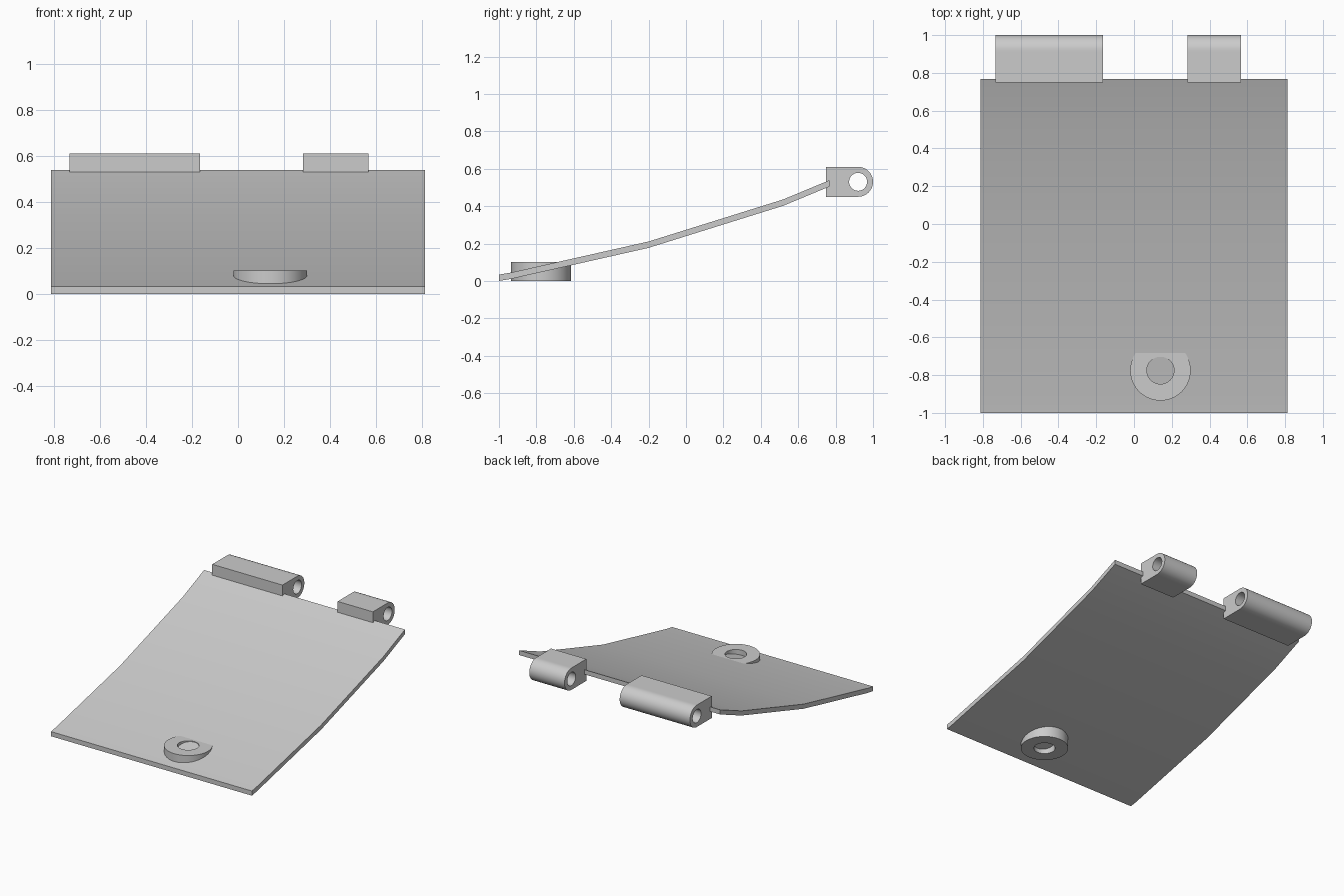
import bpy, bmesh, math
from mathutils import Vector

cube = bpy.data.objects.get("Cube")
if cube:
    bpy.data.objects.remove(cube, do_unlink=True)

grey = bpy.data.materials.new("plain_grey")
grey.use_nodes = True
GREY = (0.6, 0.6, 0.6, 1)
grey.diffuse_color = GREY
grey.node_tree.nodes["Principled BSDF"].inputs["Base Color"].default_value = GREY


def finish(name, bm):
    bmesh.ops.recalc_face_normals(bm, faces=bm.faces)
    mesh = bpy.data.meshes.new(name)
    bm.to_mesh(mesh)
    bm.free()
    mesh.materials.append(grey)
    obj = bpy.data.objects.new(name, mesh)
    bpy.context.collection.objects.link(obj)
    bpy.ops.object.select_all(action="DESELECT")
    obj.select_set(True)
    bpy.context.view_layer.objects.active = obj
    bpy.ops.object.shade_smooth_by_angle(angle=math.radians(30))
    return obj


def hollow(name, outer, inner, start, end, place):
    """Sweep an outline with a matching hole from start to end."""
    bm = bmesh.new()
    loops = [[bm.verts.new(place(p, q, d)) for p, q in pts]
             for pts, d in ((outer, start), (outer, end), (inner, end), (inner, start))]
    n = len(outer)
    for k in range(4):
        a, b = loops[k], loops[(k + 1) % 4]
        for i in range(n):
            j = (i + 1) % n
            bm.faces.new((a[i], a[j], b[j], b[i]))
    return finish(name, bm)


def circle(r, angles):
    return [(r * math.cos(a), r * math.sin(a)) for a in angles]


# Bent plate, swept along x from its side outline
HALF_WIDTH, THICK = 0.812, 0.034
bends = [(-1, 0), (-0.94, 0.01), (-0.2, 0.177), (0.52, 0.402), (0.768, 0.505)]
outline = bends + [(y, z + THICK) for y, z in reversed(bends)]
bm = bmesh.new()
side = bm.faces.new([bm.verts.new((-HALF_WIDTH, y, z)) for y, z in outline])
swept = bmesh.ops.extrude_face_region(bm, geom=[side], use_keep_orig=True)
bmesh.ops.translate(bm, vec=(2 * HALF_WIDTH, 0, 0),
                    verts=[v for v in swept["geom"] if isinstance(v, bmesh.types.BMVert)])
finish("bent_plate", bm)

# Ring boss through the front of the plate
turn = [math.tau * i / 64 for i in range(64)]
hollow("ring_boss", circle(0.16, turn), circle(0.072, turn), 0, 0.102,
       lambda p, q, d: Vector((0.14 + p, -0.775 + q, d)))

# Hinge knuckles: square at the plate, round at the back, bored along x
R, REACH = 0.08, 0.172
corner = math.atan2(R, -REACH)
angles = sorted([math.tau * i / 48 for i in range(48)] + [corner, math.tau - corner])


def knuckle_point(a):
    c, s = math.cos(a), math.sin(a)
    if c >= -1e-6:
        return R * c, R * s
    t = min(REACH / abs(c), R / max(abs(s), 1e-6))
    return t * c, t * s


for name, x0, x1 in (("long_knuckle", -0.732, -0.164), ("short_knuckle", 0.282, 0.567)):
    hollow(name, [knuckle_point(a) for a in angles], circle(0.048, angles), x0, x1,
           lambda p, q, d: Vector((d, 0.92 + p, 0.53 + q)))
